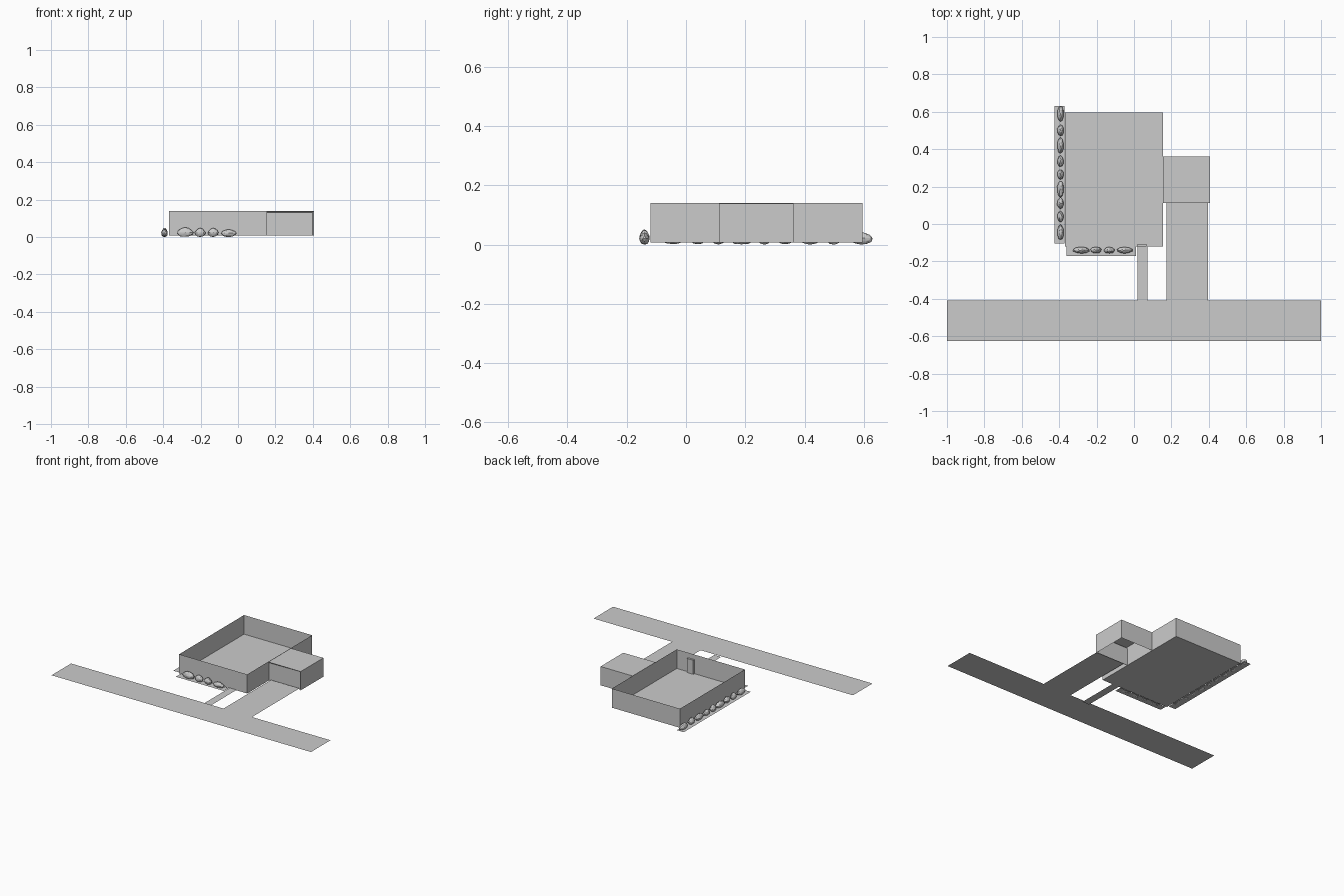
import bpy, bmesh, random

if "Cube" in bpy.data.objects:
    bpy.data.objects.remove(bpy.data.objects["Cube"])
random.seed(4)


def mesh_object(name, bm):
    me = bpy.data.meshes.new(name)
    bm.to_mesh(me)
    bm.free()
    ob = bpy.data.objects.new(name, me)
    bpy.context.collection.objects.link(ob)
    return ob


def slab(name, outline, z):
    """Flat sheet from a plan outline."""
    bm = bmesh.new()
    bm.faces.new([bm.verts.new((x, y, z)) for x, y in outline])
    return mesh_object(name, bm)


def rect(x0, x1, y0, y1):
    return [(x0, y0), (x1, y0), (x1, y1), (x0, y1)]


def shell(name, x0, x1, y0, y1, z0, z1, skip=()):
    """Thin-walled box, leaving out the named sides."""
    bm = bmesh.new()
    v = [bm.verts.new((x, y, z)) for z in (z0, z1)
         for x, y in rect(x0, x1, y0, y1)]
    sides = {"bottom": (3, 2, 1, 0), "top": (4, 5, 6, 7),
             "front": (0, 1, 5, 4), "right": (1, 2, 6, 5),
             "back": (2, 3, 7, 6), "left": (3, 0, 4, 7)}
    for key, ids in sides.items():
        if key not in skip:
            bm.faces.new([v[i] for i in ids])
    return mesh_object(name, bm)


def bush(name, x, y, w, d):
    """Lumpy low-poly shrub, narrower toward the top."""
    h = 0.046 + random.uniform(-0.006, 0.006)
    bm = bmesh.new()
    bmesh.ops.create_icosphere(bm, subdivisions=2, radius=1)
    for v in bm.verts:
        k = random.uniform(0.92, 1.06)
        t = 1 - 0.25 * max(v.co.z, 0)
        v.co = (x + v.co.x * k * t * w / 2, y + v.co.y * k * t * d / 2,
                max(0.0, h / 2 + v.co.z * k * h / 2))
    return mesh_object(name, bm)


# Street with the driveway joined to it, and the front path
slab("street_and_driveway",
     [(-1, -0.625), (1, -0.625), (1, -0.41), (0.395, -0.41), (0.395, 0.112),
      (0.175, 0.112), (0.175, -0.41), (-1, -0.41)], 0.018)
slab("front_path", rect(0.02, 0.073, -0.415, -0.11), 0.01)

# Roofless house and the door niche inside its front wall
shell("house_walls_and_floor", -0.37, 0.155, -0.12, 0.595, 0.007, 0.14,
      skip=("top",))
shell("front_door", 0.02, 0.068, -0.12, -0.107, 0.007, 0.105)

# Garage with a slightly recessed door
garage = shell("garage", 0.155, 0.405, 0.112, 0.362, 0.007, 0.138,
               skip=("bottom", "left"))
bm = bmesh.new()
bm.from_mesh(garage.data)
bm.faces.ensure_lookup_table()
front = min(bm.faces, key=lambda f: f.calc_center_median().y)
bmesh.ops.inset_region(bm, faces=[front], thickness=0.008, depth=0)
for v in front.verts:
    v.co.y += 0.008
bm.to_mesh(garage.data)
bm.free()

# Planting beds
slab("side_bed", rect(-0.425, -0.372, -0.105, 0.632), 0.005)
slab("front_bed", rect(-0.36, 0.01, -0.17, -0.12), 0.005)

# Shrubs: position along the bed and length
for i, (y, s) in enumerate([(-0.045, .085), (.04, .06), (.11, .06), (.187, .09),
                            (.265, .055), (.335, .06), (.418, .085),
                            (.5, .06), (.59, .085)]):
    bush(f"side_shrub_{i}", -0.393, y, 0.035, s)
for i, (x, s) in enumerate([(-.283, .09), (-.203, .06), (-.132, .06), (-.05, .085)]):
    bush(f"front_shrub_{i}", x, -0.14, s, 0.035)
